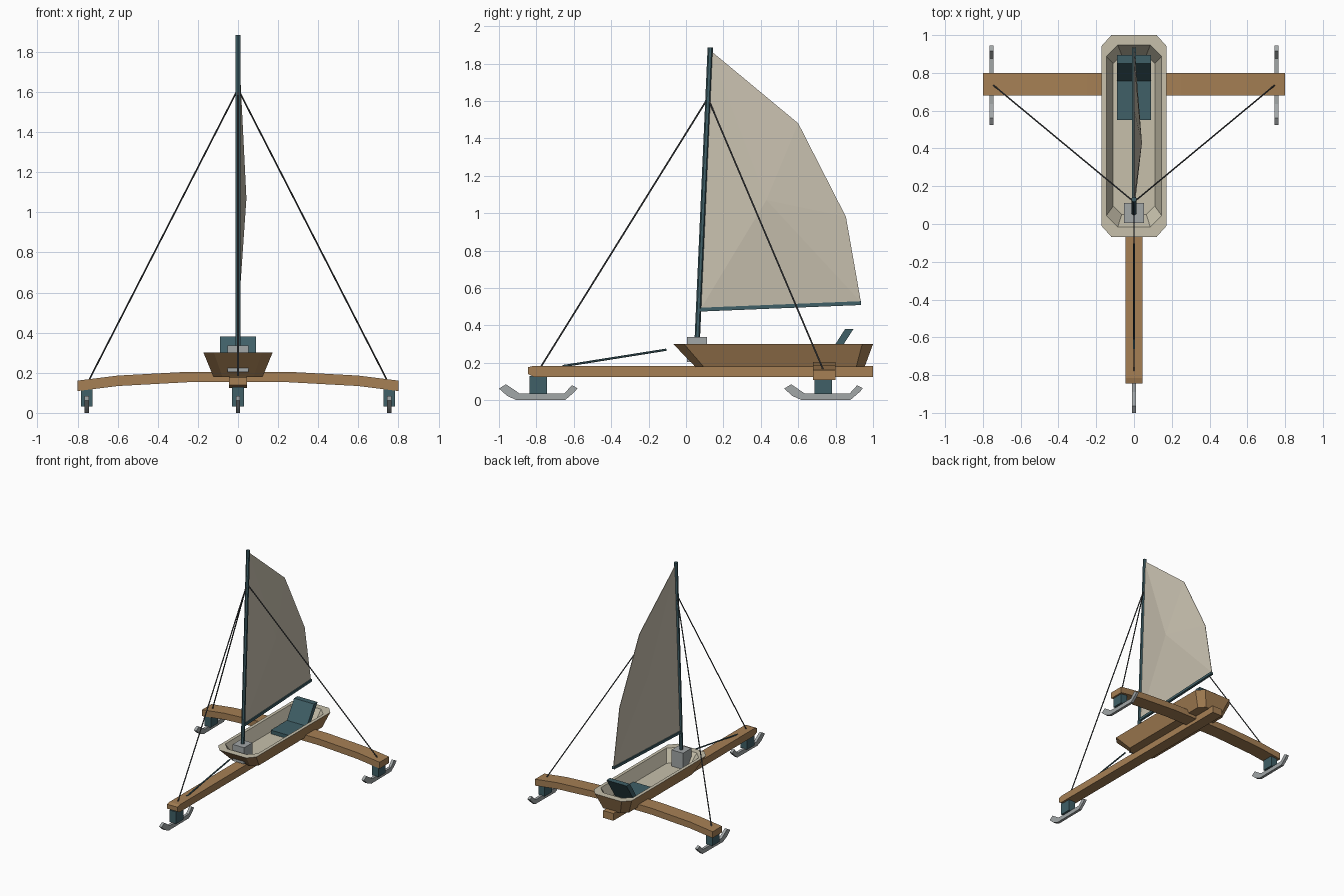
import bpy, bmesh, math
from mathutils import Vector

if "Cube" in bpy.data.objects:
    bpy.data.objects.remove(bpy.data.objects["Cube"])


def material(name, rgb):
    m = bpy.data.materials.new(name)
    m.diffuse_color = (*rgb, 1)
    m.use_nodes = True
    m.node_tree.nodes["Principled BSDF"].inputs["Base Color"].default_value = m.diffuse_color
    return m


WOOD = material("wood brown", (0.38, 0.215, 0.09))
TEAL = material("dark teal", (0.05, 0.115, 0.135))
CREAM = material("cream paint", (0.57, 0.53, 0.41))
CLOTH = material("sail cloth", (0.58, 0.53, 0.43))
STEEL = material("steel grey", (0.36, 0.385, 0.39))
WIRE = material("wire grey", (0.07, 0.075, 0.08))


def finish(name, bm, *mats):
    bmesh.ops.recalc_face_normals(bm, faces=bm.faces)
    me = bpy.data.meshes.new(name)
    bm.to_mesh(me)
    bm.free()
    for m in mats:
        me.materials.append(m)
    ob = bpy.data.objects.new(name, me)
    bpy.context.collection.objects.link(ob)
    return ob


def loft(name, rings, mats, rule=lambda i: 0):
    """Join rings of equal size and cap both ends; rule(i) gives the material of band i."""
    bm = bmesh.new()
    vs = [[bm.verts.new(p) for p in r] for r in rings]
    n = len(rings[0])
    bm.faces.new(vs[0]).material_index = rule(0)
    for i in range(len(vs) - 1):
        for k in range(n):
            j = (k + 1) % n
            f = bm.faces.new((vs[i][k], vs[i][j], vs[i + 1][j], vs[i + 1][k]))
            f.material_index = rule(i)
    bm.faces.new(vs[-1]).material_index = rule(len(vs) - 1)
    return finish(name, bm, *mats)


def side_profile(name, pts, x, half, mat):
    """Extrude a (y, z) outline along x."""
    return loft(name, [[(x + s * half, y, z) for y, z in pts] for s in (-1, 1)], [mat])


def box(name, x, y, z, mat):
    return side_profile(name, [(y[0], z[0]), (y[1], z[0]), (y[1], z[1]), (y[0], z[1])],
                        (x[0] + x[1]) / 2, (x[1] - x[0]) / 2, mat)


def rod(name, a, b, radius, sides, mat):
    a, b = Vector(a), Vector(b)
    q = (b - a).to_track_quat('Z', 'Y')
    rings = []
    for c in (a, b):
        rings.append([c + q @ Vector((radius * math.cos(t), radius * math.sin(t), 0))
                      for t in (math.tau * (k + 0.5) / sides for k in range(sides))])
    return loft(name, rings, [mat])


def octagon(x, y0, y1, cx, cy, z):
    """Rectangle with cut corners."""
    return [(x, y0 + cy, z), (x, y1 - cy, z), (x - cx, y1, z), (cx - x, y1, z),
            (-x, y1 - cy, z), (-x, y0 + cy, z), (cx - x, y0, z), (x - cx, y0, z)]


# Hull: brown shell, cream rim and cockpit
loft("hull", [octagon(0.122, 0.05, 0.955, 0.045, 0.045, 0.178),
              octagon(0.172, -0.068, 1.0, 0.052, 0.058, 0.30),
              octagon(0.146, -0.015, 0.947, 0.06, 0.06, 0.30),
              octagon(0.11, 0.05, 0.895, 0.045, 0.045, 0.205)],
     [WOOD, CREAM], lambda i: 0 if i == 0 else 1)

# Long backbone with a tapered nose
side_profile("backbone", [(-0.845, 0.14), (-0.815, 0.125), (1.0, 0.125), (1.0, 0.184),
                          (-0.815, 0.184), (-0.845, 0.176)], 0, 0.046, WOOD)

# Bowed cross plank
plank = [(-0.8, 0.135), (-0.6, 0.16), (-0.25, 0.179), (0.25, 0.179), (0.6, 0.16), (0.8, 0.135)]
loft("cross_plank", [[(x, 0.68, z - 0.026), (x, 0.80, z - 0.026),
                      (x, 0.80, z + 0.026), (x, 0.68, z + 0.026)] for x, z in plank], [WOOD])

# Three runners with their chocks
blade = [(-0.21, 0.062), (-0.173, 0.085), (-0.10, 0.036), (0.14, 0.036), (0.18, 0.08),
         (0.21, 0.064), (0.195, 0.045), (0.145, 0.002), (-0.115, 0.0), (-0.165, 0.022)]
for name, x, y, top in (("front", 0, -0.79, 0.13), ("left", -0.755, 0.735, 0.125),
                        ("right", 0.755, 0.735, 0.125)):
    side_profile(name + "_runner", [(y + a, b) for a, b in blade], x, 0.011, STEEL)
    box(name + "_chock", (x - 0.029, x + 0.029), (y - 0.048, y + 0.046), (0.033, top), TEAL)

# Seat cushion and reclined backrest
box("seat", (-0.09, 0.09), (0.55, 0.775), (0.203, 0.235), TEAL)
side_profile("backrest", [(0.742, 0.21), (0.785, 0.21), (0.895, 0.38), (0.85, 0.38)],
             0, 0.09, TEAL)

# Mast step, mast, boom
box("mast_step", (-0.052, 0.052), (0.005, 0.112), (0.203, 0.337), STEEL)
rod("mast", (0, 0.06, 0.32), (0, 0.13, 1.885), 0.0145, 6, TEAL)
rod("boom", (0, 0.07, 0.484), (0, 0.935, 0.519), 0.0145, 4, TEAL)

# Sail bulging to one side
bm = bmesh.new()
edge = [bm.verts.new((0, y, z)) for y, z in
        ((0.08, 0.49), (0.935, 0.525), (0.855, 0.98), (0.60, 1.48), (0.13, 1.87))]
belly = bm.verts.new((0.04, 0.43, 1.07))
for k in range(5):
    bm.faces.new((edge[k], edge[(k + 1) % 5], belly))
sail = finish("sail", bm, CLOTH)
solid = sail.modifiers.new("thickness", 'SOLIDIFY')
solid.thickness = 0.004
solid.offset = 0

# Stays and steering rod
hound = (0, 0.117, 1.615)
for name, foot in (("forestay", (0, -0.775, 0.18)), ("left_shroud", (-0.745, 0.735, 0.16)),
                   ("right_shroud", (0.745, 0.735, 0.16))):
    rod(name, foot, hound, 0.0045, 6, WIRE)
rod("steering_rod", (0, -0.66, 0.182), (0, -0.105, 0.27), 0.006, 6, TEAL)
